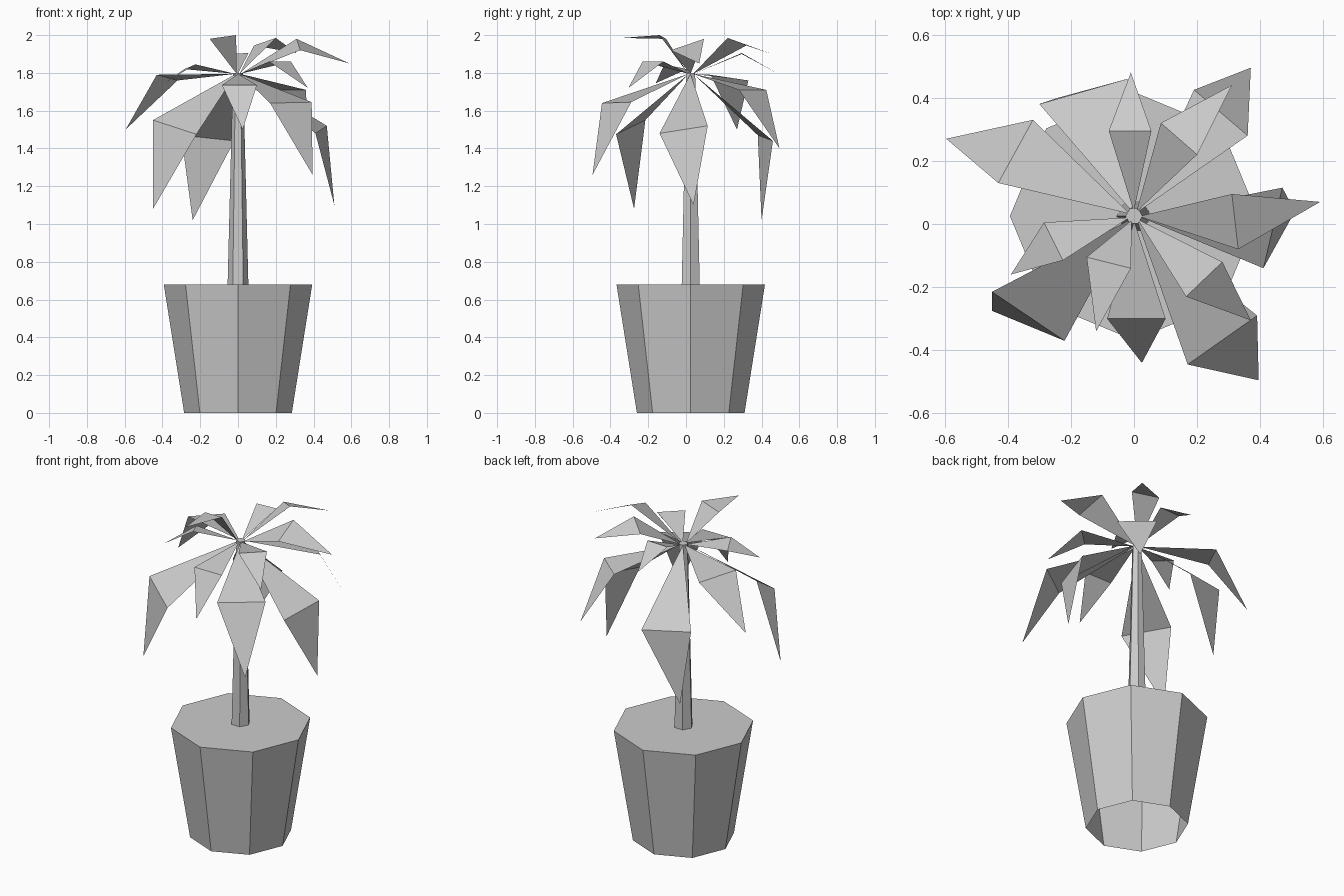
import bpy
import bmesh
import math
from mathutils import Vector

default_cube = bpy.data.objects.get("Cube")
if default_cube:
    bpy.data.objects.remove(default_cube, do_unlink=True)

# One plain grey for the whole model
grey = bpy.data.materials.new("plain grey")
grey.use_nodes = True
colour = (0.6, 0.6, 0.6, 1.0)
grey.diffuse_color = colour
grey.node_tree.nodes["Principled BSDF"].inputs["Base Color"].default_value = colour

CENTRE = Vector((0.0, 0.025, 0.0))


def add_object(name, bm):
    mesh = bpy.data.meshes.new(name)
    bm.to_mesh(mesh)
    bm.free()
    mesh.materials.append(grey)
    obj = bpy.data.objects.new(name, mesh)
    bpy.context.collection.objects.link(obj)
    return obj


def tapered_column(name, sides, low_radius, high_radius, low_z, high_z):
    """Faceted column with an open bottom and a closed top."""
    bm = bmesh.new()
    rings = []
    for radius, z in ((low_radius, low_z), (high_radius, high_z)):
        ring = []
        for i in range(sides):
            angle = math.tau * i / sides
            offset = Vector((radius * math.cos(angle), radius * math.sin(angle), z))
            ring.append(bm.verts.new(CENTRE + offset))
        rings.append(ring)
    low, high = rings
    for i in range(sides):
        j = (i + 1) % sides
        bm.faces.new((low[i], low[j], high[j], high[i]))
    bm.faces.new(high)
    return add_object(name, bm)


def folded_leaf(name, side_a, side_b, tip):
    """Two triangles hinged on the widest line of the leaf."""
    side_a, side_b, tip = Vector(side_a), Vector(side_b), Vector(tip)
    outward = (side_a + side_b) / 2 - CENTRE
    outward.z = 0
    root = CENTRE + Vector((0, 0, 1.795)) + outward.normalized() * 0.015
    # Keep the upper side of the inner triangle facing up
    if (side_a - root).cross(side_b - root).z < 0:
        side_a, side_b = side_b, side_a
    bm = bmesh.new()
    r, a, b, t = [bm.verts.new(p) for p in (root, side_a, side_b, tip)]
    bm.faces.new((r, a, b))
    bm.faces.new((a, t, b))
    return add_object(name, bm)


# Pot and trunk
tapered_column("pot", 8, 0.285, 0.393, 0.0, 0.68)
tapered_column("trunk", 6, 0.055, 0.027, 0.68, 1.8)

# Leaves: two hinge corners, then the tip
leaves = {
    "back_right_leaf": ((-0.43, 0.13, 1.79), (-0.32, 0.33, 1.76), (-0.595, 0.27, 1.5)),
    "back_hanging_leaf": ((-0.3, 0.38, 1.47), (-0.02, 0.46, 1.44), (-0.24, 0.4, 1.02)),
    "back_upper_leaf": ((-0.08, 0.295, 1.9), (0.055, 0.295, 1.905), (-0.01, 0.48, 1.8)),
    "front_upper_leaf": ((-0.15, -0.105, 1.98), (-0.01, -0.14, 2), (-0.12, -0.34, 1.985)),
    "back_left_lower_leaf": ((0.19, 0.425, 1.71), (0.36, 0.28, 1.71), (0.37, 0.495, 1.4)),
    "back_left_upper_leaf": ((0.085, 0.32, 1.945), (0.2, 0.22, 1.985), (0.31, 0.44, 1.905)),
    "left_upper_leaf": ((0.31, 0.095, 1.98), (0.33, -0.08, 1.92), (0.59, 0.07, 1.85)),
    "left_hanging_leaf": ((0.47, 0.115, 1.52), (0.41, -0.14, 1.48), (0.51, 0.04, 1.1)),
    "front_left_lower_leaf": ((0.17, -0.445, 1.64), (0.39, -0.29, 1.645), (0.395, -0.495, 1.26)),
    "front_left_upper_leaf": ((0.28, -0.12, 1.86), (0.165, -0.23, 1.86), (0.37, -0.305, 1.72)),
    "front_leaf": ((-0.085, -0.3, 1.735), (0.1, -0.3, 1.735), (0.025, -0.44, 1.5)),
    "front_right_hanging_leaf": ((-0.45, -0.215, 1.55), (-0.22, -0.37, 1.475), (-0.45, -0.275, 1.08)),
    "right_leaf": ((-0.285, 0.005, 1.82), (-0.225, -0.115, 1.845), (-0.39, -0.16, 1.745)),
}
for leaf_name, points in leaves.items():
    folded_leaf(leaf_name, *points)
